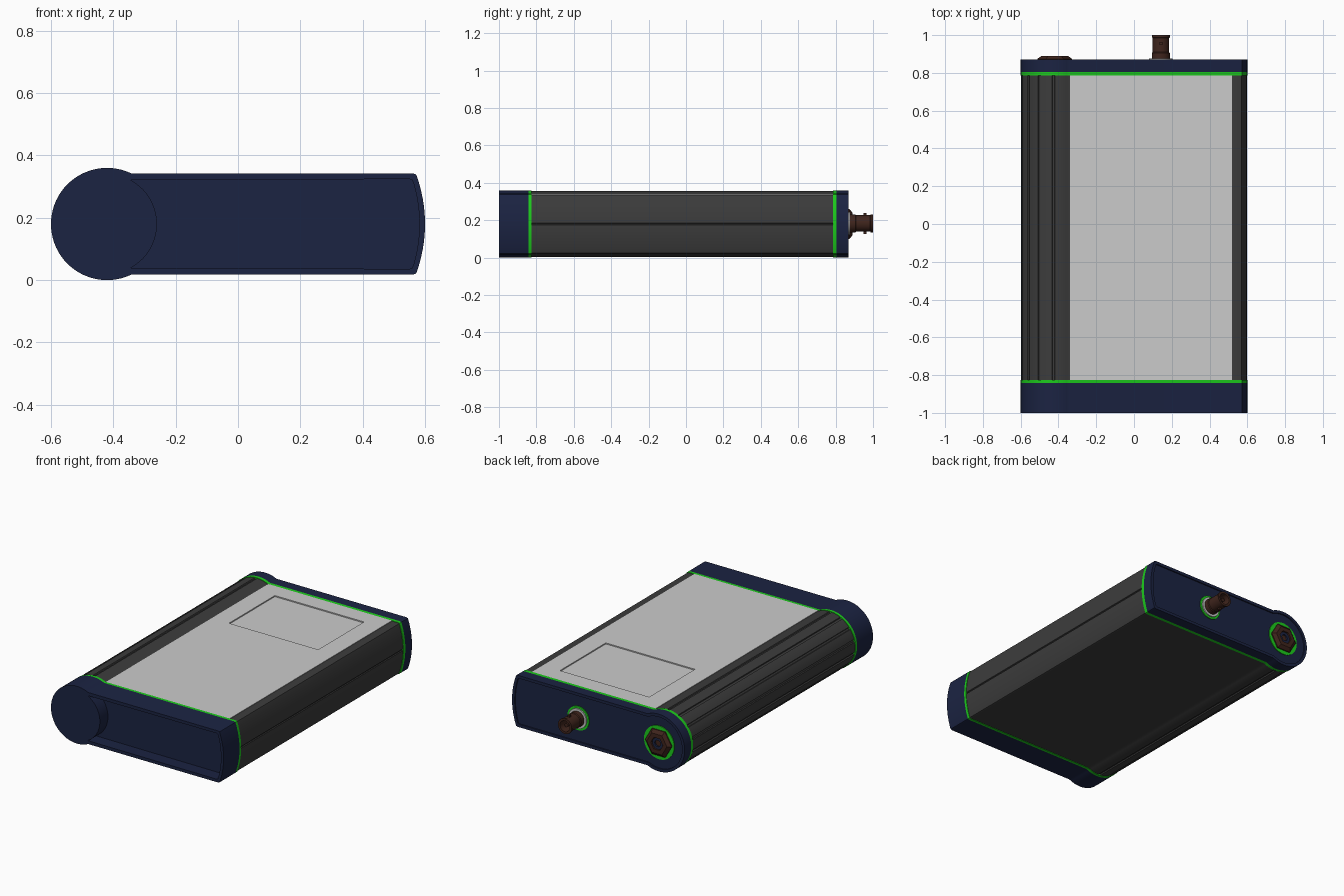
import bpy, bmesh
from math import sin, cos, asin, pi, radians, degrees

if "Cube" in bpy.data.objects:
    bpy.data.objects.remove(bpy.data.objects["Cube"])

CX, CZ = -0.42, 0.18      # centre of the round grip
Z_HALF = 0.162            # half thickness of the flat part


def material(name, rgb):
    m = bpy.data.materials.new(name)
    m.diffuse_color = (*rgb, 1)
    m.use_nodes = True
    m.node_tree.nodes["Principled BSDF"].inputs["Base Color"].default_value = m.diffuse_color
    return m


NAVY = material("navy", (0.011, 0.017, 0.055))
BLACK = material("charcoal", (0.045, 0.045, 0.045))
GREEN = material("green", (0.012, 0.6, 0.012))
BROWN = material("bronze", (0.05, 0.018, 0.012))


def finish(bm, name, mat):
    bmesh.ops.recalc_face_normals(bm, faces=bm.faces)
    me = bpy.data.meshes.new(name)
    bm.to_mesh(me)
    bm.free()
    ob = bpy.data.objects.new(name, me)
    bpy.context.collection.objects.link(ob)
    if mat:
        me.materials.append(mat)
    return ob


def activate(ob):
    bpy.ops.object.select_all(action='DESELECT')
    ob.select_set(True)
    bpy.context.view_layer.objects.active = ob


def prism(name, pts, y0, y1, mat=None):
    """Extrude an XZ outline along y."""
    bm = bmesh.new()
    f = bm.faces.new([bm.verts.new((x, y0, z)) for x, z in pts])
    r = bmesh.ops.extrude_face_region(bm, geom=[f])
    for v in r["geom"]:
        if isinstance(v, bmesh.types.BMVert):
            v.co.y = y1
    return finish(bm, name, mat)


def box(name, x0, x1, y0, y1, z0, z1, mat=None):
    return prism(name, [(x0, z0), (x1, z0), (x1, z1), (x0, z1)], y0, y1, mat)


def lathe(name, x, z, pts, n=32, mat=None):
    """Spin (radius, y) pairs around an axis along y."""
    bm = bmesh.new()
    rings = [[bm.verts.new((x + r * cos(2 * pi * i / n), y, z + r * sin(2 * pi * i / n)))
              for i in range(n)] for r, y in pts]
    for a, b in zip(rings, rings[1:]):
        for i in range(n):
            j = (i + 1) % n
            bm.faces.new((a[i], a[j], b[j], b[i]))
    bm.faces.new(rings[0])
    bm.faces.new(rings[-1])
    return finish(bm, name, mat)


def cut(ob, cutter):
    cutter.hide_render = True
    m = ob.modifiers.new("cut", 'BOOLEAN')
    m.operation, m.solver, m.object = 'DIFFERENCE', 'EXACT', cutter
    activate(ob)
    bpy.ops.object.modifier_apply(modifier=m.name)
    bpy.data.objects.remove(cutter)


def polar(r, deg):
    return (CX + r * cos(radians(deg)), CZ + r * sin(radians(deg)))


def right_side(d, groove=False):
    """Bulged right edge with small rounded corners, bottom to top."""
    h = Z_HALF - d
    edge = lambda z: 0.6 - d - z * z / 0.9
    k = h - 0.012
    xe = edge(k)
    low = [(xe - 0.012, -h), (xe - 0.0035, -h + 0.0035)]
    zs = [-k + 2 * k * i / 13 for i in range(14)]
    pts = low + [(edge(z), z) for z in zs]
    if groove:
        mid = [(edge(0), -0.005), (edge(0) - 0.005, -0.002),
               (edge(0) - 0.005, 0.002), (edge(0), 0.005)]
        pts[9:9] = mid
    pts += [(x, -z) for x, z in reversed(low)]
    return [(x, CZ + z) for x, z in pts]


def profile(d, grooves=()):
    """Whole cross-section, inset by d."""
    r = 0.18 - d
    t = degrees(asin((Z_HALF - d) / r))
    n = 46
    samples = [(t + (360 - 2 * t) * i / n, r) for i in range(n + 1)]
    samples = [s for s in samples if all(abs(s[0] - g) > 3 for g in grooves)]
    for g in grooves:
        samples += [(g - 2.7, r), (g - 1.8, r - 0.007), (g + 1.8, r - 0.007), (g + 2.7, r)]
    return [polar(rr, a) for a, rr in sorted(samples)] + right_side(d, bool(grooves))


# Extruded housing with grip grooves and a pocket for the top panel
body = prism("housing", profile(0.003, (92, 117, 142, 167, 193, 218, 243, 268)),
             -0.826, 0.786, BLACK)
cut(body, box("pocket", -0.34, 0.52, -0.9, 0.9, 0.325, 0.4))

# Top panel with sunken window
panel = box("top_panel", -0.34, 0.52, -0.826, 0.786, 0.325, 0.342)
cut(panel, box("window_cutter", -0.22, 0.4, 0.225, 0.68, 0.335, 0.4))

# Green gaskets
prism("front_gasket", profile(0), -0.842, -0.825, GREEN)
prism("back_gasket", profile(0), 0.785, 0.805, GREEN)

# Front cap, recessed beside the round end
front = prism("front_cap", profile(0), -1.0, -0.842, NAVY)
inner = [polar(0.16, 62 - 124 * i / 20) for i in range(21)]
cut(front, prism("front_recess", inner + right_side(0.018), -1.1, -0.92))

# Back cap with shallow recess
back = prism("back_cap", profile(0), 0.805, 0.87, NAVY)
cut(back, prism("back_recess", profile(0.018), 0.862, 0.95))

# Power socket on the round end
lathe("socket_ring", CX, CZ, [(0.105, 0.855), (0.105, 0.867)], 32, GREEN)
lathe("socket_nut", CX, CZ, [(0.092, 0.86), (0.092, 0.874), (0.07, 0.89), (0.042, 0.89),
                             (0.042, 0.872)], 6, BROWN)
lathe("socket_core", CX, CZ, [(0.036, 0.865), (0.036, 0.882), (0.02, 0.882), (0.02, 0.87)], 24, NAVY)

# Coaxial connector
BX, BZ = 0.142, 0.183
lathe("coax_ring", BX, BZ, [(0.075, 0.855), (0.075, 0.868)], 32, GREEN)
lathe("coax_washer", BX, BZ, [(0.062, 0.86), (0.062, 0.876)], 32)
lathe("coax_barrel", BX, BZ, [(0.048, 0.865), (0.048, 0.905), (0.044, 0.91), (0.044, 0.985),
                              (0.048, 0.988), (0.048, 1.0), (0.034, 1.0), (0.034, 0.93)], 32, BROWN)
lathe("coax_pin", BX, BZ, [(0.012, 0.925), (0.012, 0.985)], 16, BROWN)
for i, s in enumerate((-1, 1)):
    z = BZ + s * 0.046
    box(f"coax_lug_{i}", BX - 0.008, BX + 0.008, 0.948, 0.964, z - 0.01, z + 0.01, BROWN)

for ob in list(bpy.context.scene.objects):
    activate(ob)
    bpy.ops.object.shade_smooth_by_angle(angle=radians(30))
